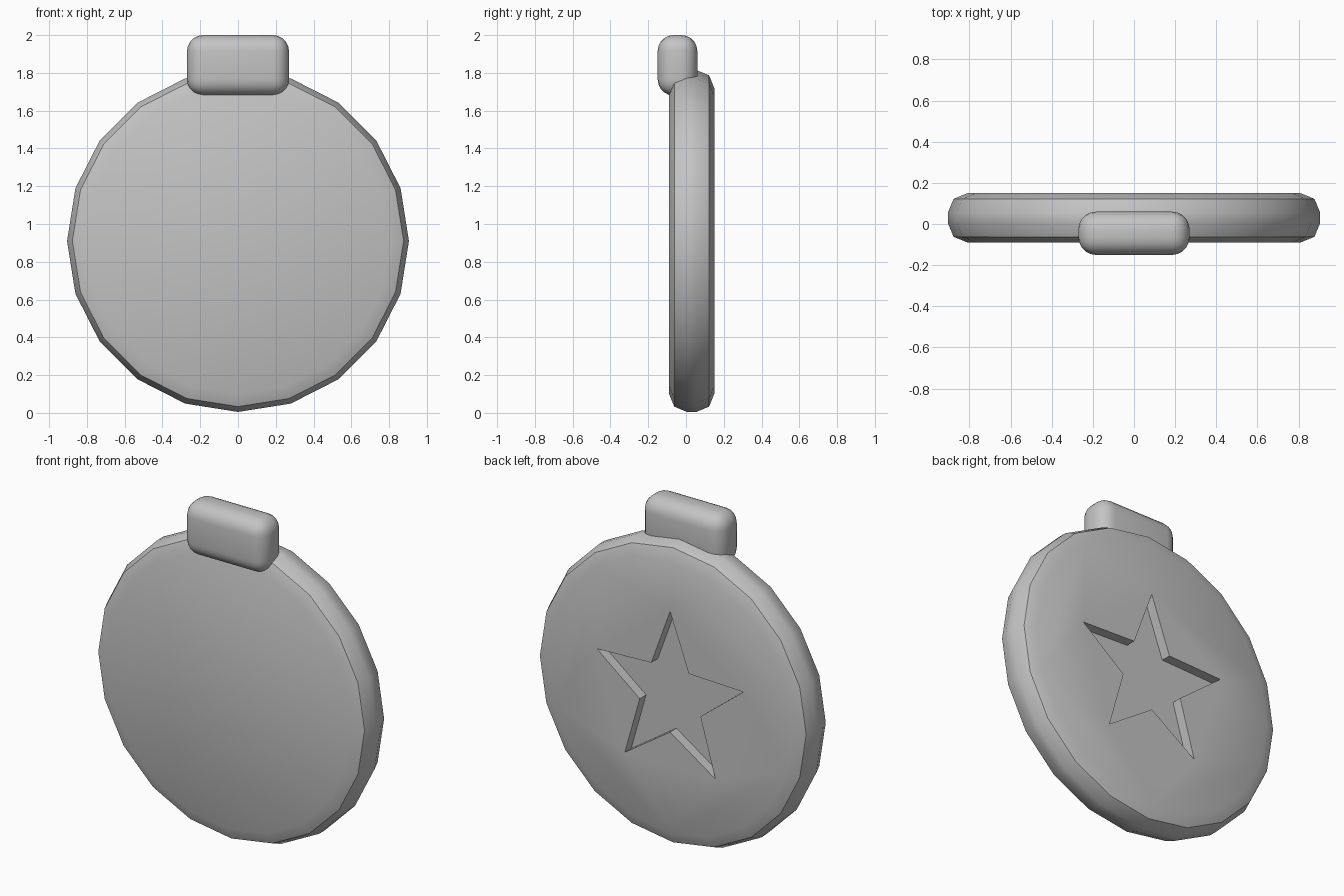
import bpy, bmesh
from math import sin, cos, pi, radians

cube = bpy.data.objects.get("Cube")
if cube:
    bpy.data.objects.remove(cube, do_unlink=True)

CENTRE_Z = 0.91

grey = bpy.data.materials.new("plain grey")
grey.use_nodes = True
grey.diffuse_color = (0.55, 0.55, 0.55, 1)
grey.node_tree.nodes["Principled BSDF"].inputs["Base Color"].default_value = grey.diffuse_color


def make_object(name, bm):
    bmesh.ops.recalc_face_normals(bm, faces=bm.faces)
    mesh = bpy.data.meshes.new(name)
    bm.to_mesh(mesh)
    bm.free()
    mesh.materials.append(grey)
    obj = bpy.data.objects.new(name, mesh)
    bpy.context.collection.objects.link(obj)
    return obj


def prism(name, outline, y_front, y_back):
    """Extrude an (x, z) outline along y."""
    bm = bmesh.new()
    face = bm.faces.new([bm.verts.new((x, y_front, z)) for x, z in outline])
    grown = bmesh.ops.extrude_face_region(bm, geom=[face])["geom"]
    verts = [v for v in grown if isinstance(v, bmesh.types.BMVert)]
    bmesh.ops.translate(bm, verts=verts, vec=(0, y_back - y_front, 0))
    return make_object(name, bm)


def ring(radii, count):
    """Points around the disc centre, the first one at the top."""
    return [(radii[i % len(radii)] * sin(2 * pi * i / count),
             CENTRE_Z + radii[i % len(radii)] * cos(2 * pi * i / count))
            for i in range(count)]


def add_bevel(obj, width, segments):
    bevel = obj.modifiers.new("rounded rim", "BEVEL")
    bevel.width = width
    bevel.segments = segments
    bevel.limit_method = "ANGLE"
    bevel.angle_limit = radians(30)


def finish(obj):
    """Apply the modifiers, then smooth all but the sharp edges."""
    bpy.ops.object.select_all(action="DESELECT")
    obj.select_set(True)
    bpy.context.view_layer.objects.active = obj
    for modifier in list(obj.modifiers):
        bpy.ops.object.modifier_apply(modifier=modifier.name)
    bpy.ops.object.shade_smooth_by_angle(angle=radians(30))


# Disc with a softened rim and a star sunk into its back
disc = prism("disc", ring([0.905], 20), -0.09, 0.15)
add_bevel(disc, 0.095, 2)
star = prism("star_cutter", ring([0.507, 0.21], 10), 0.09, 0.3)
star.hide_render = True
cut = disc.modifiers.new("star recess", "BOOLEAN")
cut.operation = "DIFFERENCE"
cut.solver = "EXACT"
cut.object = star
finish(disc)
bpy.data.objects.remove(star, do_unlink=True)

# Rounded block at the top, set toward the front
block = prism("top_block", [(-0.27, 1.68), (0.27, 1.68), (0.27, 2.0), (-0.27, 2.0)], -0.15, 0.06)
add_bevel(block, 0.085, 5)
finish(block)
